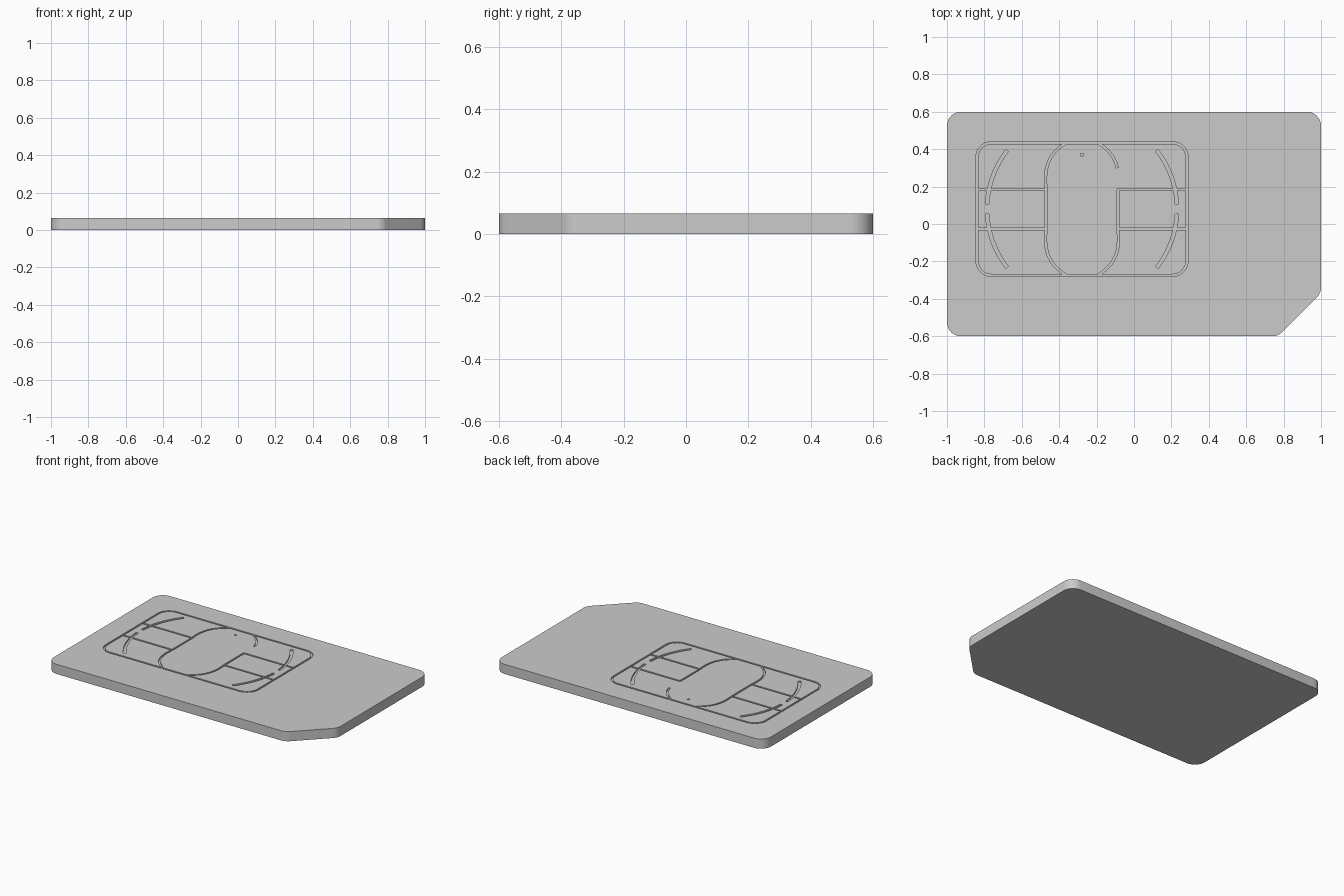
import bpy, bmesh, math
from mathutils import Vector
from mathutils.geometry import interpolate_bezier

if "Cube" in bpy.data.objects:
    bpy.data.objects.remove(bpy.data.objects["Cube"])

H = 0.065                  # card thickness
CX, CY = -0.278, 0.08      # centre of the contact pad
PW, PH = 0.562, 0.355      # half size of the contact pad
GROOVE, DEPTH = 0.012, 0.01


def fillet(corners, r, seg=12):
    """Round every corner of a closed convex counter-clockwise polygon."""
    out = []
    n = len(corners)
    for i in range(n):
        p = Vector(corners[i])
        a = (Vector(corners[i - 1]) - p).normalized()
        b = (Vector(corners[(i + 1) % n]) - p).normalized()
        half = a.angle(b) / 2
        c = p + (a + b).normalized() * r / math.sin(half)
        start = p + a * r / math.tan(half) - c
        sweep = math.pi - 2 * half
        for k in range(seg + 1):
            t = sweep * k / seg
            out.append(c + Vector((start.x * math.cos(t) - start.y * math.sin(t),
                                   start.x * math.sin(t) + start.y * math.cos(t))))
    return out


def new_object(name, bm):
    bmesh.ops.recalc_face_normals(bm, faces=bm.faces)
    me = bpy.data.meshes.new(name)
    bm.to_mesh(me)
    bm.free()
    ob = bpy.data.objects.new(name, me)
    bpy.context.collection.objects.link(ob)
    return ob


# Card body with one clipped corner
bm = bmesh.new()
outline = fillet([(-1, -0.6), (0.77, -0.6), (1, -0.37), (1, 0.6), (-1, 0.6)], 0.075)
face = bm.faces.new([bm.verts.new((p.x, p.y, 0)) for p in outline])
top = bmesh.ops.extrude_face_region(bm, geom=[face])["geom"]
bmesh.ops.translate(bm, vec=(0, 0, H), verts=[v for v in top if isinstance(v, bmesh.types.BMVert)])
card = new_object("card_body", bm)

cutters = []


def groove(pts, width=GROOVE, closed=False):
    """Ribbon-shaped cutter following a path given relative to the pad centre."""
    pts = [Vector(p) for p in pts]
    n = len(pts)
    z0 = H - DEPTH - len(cutters) * 1e-5
    bm = bmesh.new()
    rings = []
    for i, p in enumerate(pts):
        prev = pts[i - 1] if closed or i else p
        nxt = pts[(i + 1) % n] if closed or i < n - 1 else p
        d = (nxt - prev).normalized()
        side = Vector((-d.y, d.x)) * width / 2
        rings.append([bm.verts.new((q.x + CX, q.y + CY, z)) for q, z in
                      ((p - side, z0), (p + side, z0), (p + side, H + 0.05), (p - side, H + 0.05))])
    for i in range(n if closed else n - 1):
        a, b = rings[i], rings[(i + 1) % n]
        for k in range(4):
            bm.faces.new((a[k], a[(k + 1) % 4], b[(k + 1) % 4], b[k]))
    if not closed:
        bm.faces.new(rings[0])
        bm.faces.new(rings[-1])
    cutters.append(new_object("groove_cutter", bm))


# Pad outline
groove(fillet([(-PW, -PH), (PW, -PH), (PW, PH), (-PW, PH)], 0.08, 8), closed=True)

# Curved half-walls of the central contact
wall = [p.to_2d() for p in interpolate_bezier(
    Vector((0.085, PH, 0)), Vector((0.15, 0.31, 0)), Vector((0.21, 0.26, 0)), Vector((0.192, 0.105, 0)), 14)]


def flip(pts, sx, sy):
    return [(p[0] * sx, p[1] * sy) for p in pts]


groove(flip(wall, -1, 1) + flip(wall[::-1], -1, -1))
groove(flip(wall, 1, -1) + [(0.192, 0.105)])
groove(wall[:10])          # stops short: this contact joins the centre

# Lines between contacts and the four ring arcs
for sx in (-1, 1):
    for sy in (-1, 1):
        groove([(sx * 0.19, sy * 0.105), (sx * PW, sy * 0.105)])
        groove([(sx * 0.508 * math.cos(math.radians(t)), sy * 0.508 * math.sin(math.radians(t)))
                for t in [3 + 2.5 * k for k in range(15)]], 0.018)

# Small orientation dot
groove([(-0.007, 0.29), (0.007, 0.29)], 0.012)

# Engrave the grooves
bpy.context.view_layer.objects.active = card
for c in cutters:
    c.hide_render = True
    m = card.modifiers.new("engrave", "BOOLEAN")
    m.operation = "DIFFERENCE"
    m.solver = "EXACT"
    m.object = c
    bpy.ops.object.modifier_apply(modifier=m.name)
for c in cutters:
    bpy.data.objects.remove(c)

bpy.ops.object.select_all(action="DESELECT")
card.select_set(True)
bpy.ops.object.shade_smooth_by_angle(angle=math.radians(30))
